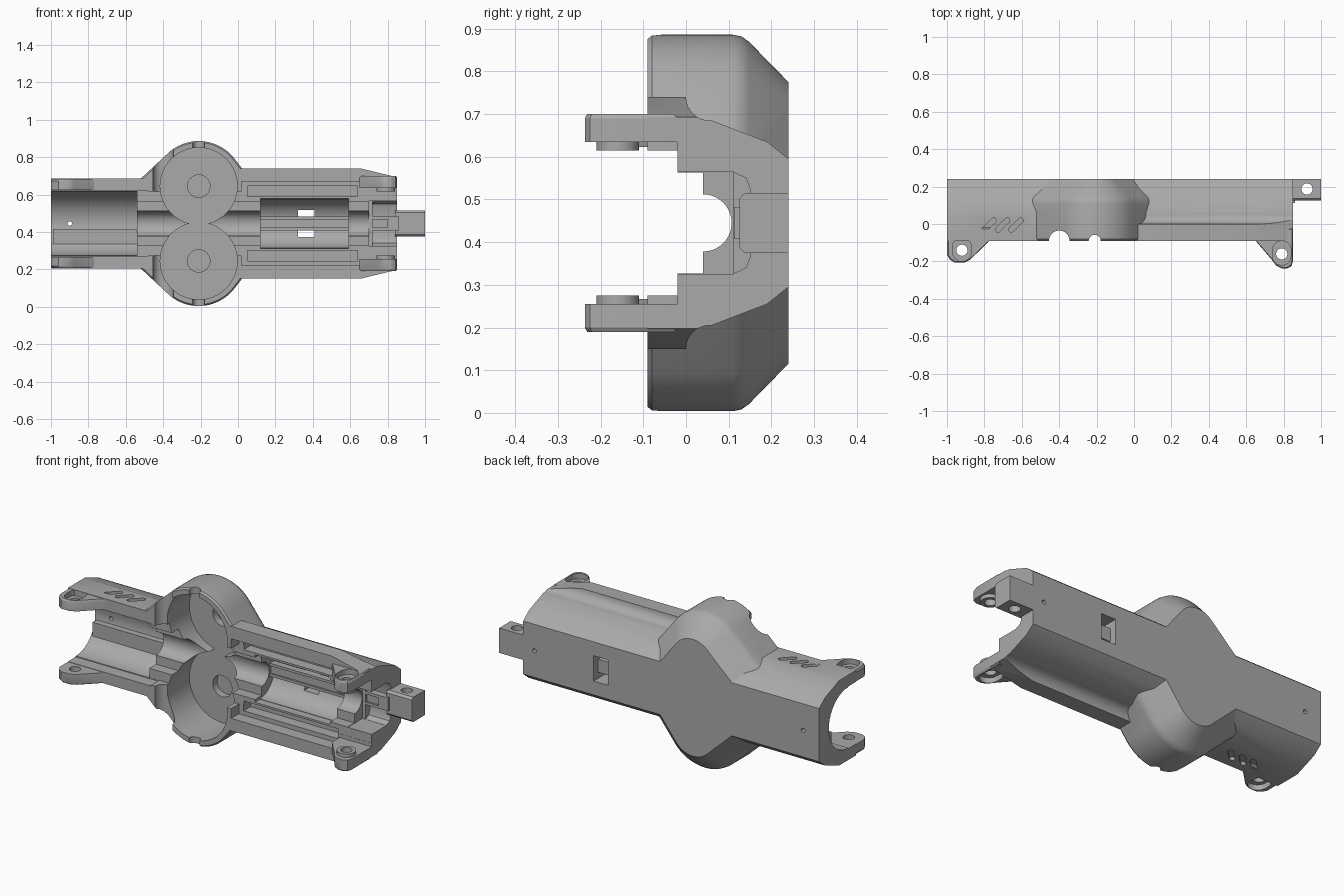
import bpy, bmesh
from math import sin, cos, pi, radians

old = bpy.data.objects.get("Cube")
if old:
    bpy.data.objects.remove(old, do_unlink=True)

MID = 0.445      # height of the long axis
FRONT, BACK = -0.09, 0.24

grey = bpy.data.materials.new("plain_grey")
grey.use_nodes = True
grey.diffuse_color = (0.4, 0.4, 0.4, 1)
grey.node_tree.nodes["Principled BSDF"].inputs["Base Color"].default_value = (0.4, 0.4, 0.4, 1)


def loft(name, rings):
    """Closed solid through rings of equal length; heights count from the long axis."""
    bm = bmesh.new()
    loops = [[bm.verts.new((x, y, z + MID)) for x, y, z in r] for r in rings]
    n = len(loops[0])
    for a, b in zip(loops, loops[1:]):
        for i in range(n):
            j = (i + 1) % n
            bm.faces.new((a[i], a[j], b[j], b[i]))
    bm.faces.new(loops[0])
    bm.faces.new(loops[-1])
    bmesh.ops.recalc_face_normals(bm, faces=bm.faces)
    me = bpy.data.meshes.new(name)
    bm.to_mesh(me)
    bm.free()
    me.materials.append(grey)
    ob = bpy.data.objects.new(name, me)
    bpy.context.collection.objects.link(ob)
    return ob


def prism(name, axis, pts, a, b):
    """Extrude a flat profile along one axis from a to b."""
    place = {"x": lambda p, t: (t, p[0], p[1]),
             "y": lambda p, t: (p[0], t, p[1]),
             "z": lambda p, t: (p[0], p[1], t)}[axis]
    return loft(name, [[place(p, t) for p in pts] for t in (a, b)])


def box(name, x, y, v):
    return prism(name, "x", [(y[0], v[0]), (y[1], v[0]), (y[1], v[1]), (y[0], v[1])], *x)


def disc(cx, cy, r, n=40):
    return [(cx + r * cos(2 * pi * i / n), cy + r * sin(2 * pi * i / n)) for i in range(n)]


def capsule(ax, ay, bx, by, r, turn):
    pts = []
    for cx, cy, start in ((ax, ay, turn + pi / 2), (bx, by, turn - pi / 2)):
        pts += [(cx + r * cos(start + pi * i / 8), cy + r * sin(start + pi * i / 8)) for i in range(9)]
    return pts


def combine(ob, other, mode="DIFFERENCE"):
    other.hide_render = True
    m = ob.modifiers.new("join", "BOOLEAN")
    m.operation, m.object, m.solver = mode, other, "EXACT"
    bpy.context.view_layer.objects.active = ob
    bpy.ops.object.modifier_apply(modifier=m.name)
    bpy.data.objects.remove(other, do_unlink=True)


def finish(ob):
    bpy.ops.object.select_all(action="DESELECT")
    ob.select_set(True)
    bpy.context.view_layer.objects.active = ob
    bpy.ops.object.shade_smooth_by_angle(angle=radians(28))


# Long half shell
side = [(FRONT, 0.24), (0.06, 0.24), (0.19, 0.19), (BACK, 0.15)]
shell = prism("housing_shell", "x", side + [(y, -v) for y, v in reversed(side)], -1, 0.85)


# Twin-lobed bulge with a chamfered back
def lobe_outline(r, y):
    right, left = radians(38), radians(47)
    top = [(-0.21 + (r + 0.1 * sin(right)) / cos(right), 0.1)]
    for i in range(29):
        t = right + (pi - left - right) * i / 28
        top.append((-0.21 + r * cos(t), 0.2 + r * sin(t)))
    top.append((-0.21 - (r + 0.1 * sin(left)) / cos(left), 0.1))
    return [(x, y, v) for x, v in top] + [(x, y, -v) for x, v in reversed(top)]


steps = ((0.233, FRONT), (0.241, -0.08), (0.241, 0.11), (0.237, 0.13), (0.225, 0.147), (0.13, BACK))
combine(shell, loft("bulge", [lobe_outline(r, y) for r, y in steps]), "UNION")

# Side flanges with a hollow fillet, tapered toward the end
for s in (1, -1):
    arc = [(0.055 - 0.055 * cos(i * pi / 16), 0.295 - 0.055 * sin(i * pi / 16)) for i in range(9)]
    rim = [(FRONT, 0.2), (FRONT, 0.295)] + arc + [(0.055, 0.2)]
    combine(shell, prism("flange", "x", [(y, s * v) for y, v in rim], -0.1, 0.85), "UNION")
    taper = [(0.65, 0.296), (0.87, 0.243), (0.87, 0.4), (0.65, 0.4)]
    combine(shell, prism("taper", "y", [(x, s * v) for x, v in taper], -0.2, 0.3))

# Central channel and the two long cavities
for x, y, v in [((-1.1, 1.0), -0.02, 0.17), ((-1.1, 1.0), 0.04, 0.118),
                ((-1.1, -0.48), -0.021, 0.176), ((0.02, 1.0), -0.021, 0.225),
                ((0.7, 1.0), 0.11, 0.12), ((0.12, 0.59), 0.025, 0.134)]:
    combine(shell, box("cavity", x, (-0.4, y), (-v, v)))
for x, y, r in [((-1.1, 1.0), 0.04, 0.067), ((-1.1, -0.54), -0.018, 0.172), ((0.12, 0.59), 0.022, 0.132)]:
    combine(shell, prism("trough", "x", disc(y, 0, r), *x))
combine(shell, prism("end_pocket", "x", [(-0.2, -0.119), (0.11, -0.119), (0.14, -0.105), (0.15, -0.08),
                     (0.15, 0.08), (0.14, 0.105), (0.11, 0.119), (-0.2, 0.119)], 0.72, 1.0))

# Wheel pockets, hubs, slots and rim notches on both sides
for s in (1, -1):
    combine(shell, prism("wheel_pocket", "y", disc(-0.21, s * 0.2, 0.206, 64), -0.3, 0.16))
    combine(shell, prism("hub", "y", disc(-0.21, s * 0.2, 0.06), 0.1, 0.2))
    combine(shell, box("side_slot", (0.05, 0.64), (-0.3, 0.04), sorted((s * 0.145, s * 0.2))))
    for x, r in ((-0.40, 0.055), (-0.21, 0.032)):
        combine(shell, prism("notch", "z", disc(x, FRONT, r), s * 0.15, s * 0.6))
    for k in range(3):
        x = -0.8 + 0.072 * k
        groove = capsule(x, -0.03, x + 0.05, 0.018, 0.014, radians(44))
        combine(shell, prism("groove", "z", groove, s * 0.222, s * 0.3))

# Back window and pin holes
combine(shell, box("window", (0.32, 0.41), (0.0, 0.4), (-0.072, 0.072)))
for x in (0.78, -0.9):
    combine(shell, prism("pin_hole", "y", disc(x, 0, 0.012, 16), 0.05, 0.4))
finish(shell)

# Floor bar and lower shelf inside the shell
bar = box("floor_bar", (-0.02, 0.86), (0.112, 0.2), (-0.037, 0.037))
combine(bar, box("bar_groove", (-0.1, 0.8), (0.1, 0.122), (-0.022, 0.022)))
finish(bar)
finish(box("lower_shelf", (-0.99, -0.5), (0.115, 0.17), (-0.12, -0.03)))

# End lug with a cross hole
lug = prism("end_lug", "x", [(0.125, -0.058), (0.137, -0.07), (BACK, -0.07), (BACK, 0.07),
            (0.137, 0.07), (0.125, 0.058)], 0.84, 1.0)
combine(lug, prism("lug_hole", "z", disc(0.925, 0.187, 0.03), -0.2, 0.2))
finish(lug)

# Screw ears: outline, inner and outer faces, screw position
ears = {
    "wide_end": ([(0.65, -0.02), (0.65, -0.09), (0.74, -0.195), (0.76, -0.222), (0.79, -0.237),
                  (0.82, -0.237), (0.842, -0.225), (0.85, -0.2), (0.85, -0.02)], 0.19, 0.255, 0.79, -0.16),
    "narrow_end": ([(-1, -0.02), (-1, -0.165), (-0.985, -0.19), (-0.96, -0.207), (-0.91, -0.207),
                    (-0.875, -0.19), (-0.775, -0.092), (-0.74, -0.08), (-0.74, -0.02)],
                   0.178, 0.238, -0.92, -0.14),
}
for label, (pts, inner, outer, hx, hy) in ears.items():
    for s, where in ((1, "upper"), (-1, "lower")):
        mx = sum(p[0] for p in pts) / len(pts)
        my = sum(p[1] for p in pts) / len(pts)
        small = [(mx + (x - mx) * 0.93, my + (y - my) * 0.93) for x, y in pts]
        ear = loft(f"{where}_{label}_ear", [[(x, y, s * v) for x, y in ring] for ring, v in
                   ((pts, inner), (pts, outer - 0.01), (small, outer))])
        if label == "wide_end":
            combine(ear, prism("boss", "z", disc(hx, hy, 0.05), s * 0.17, s * 0.2), "UNION")
        seat = capsule(hx, hy + 0.02, hx, hy - 0.01, 0.05, -pi / 2)
        combine(ear, prism("screw_seat", "z", seat, s * (outer - 0.03), s * 0.4))
        combine(ear, prism("screw_hole", "z", disc(hx, hy, 0.03), s * 0.1, s * 0.4))
        finish(ear)
